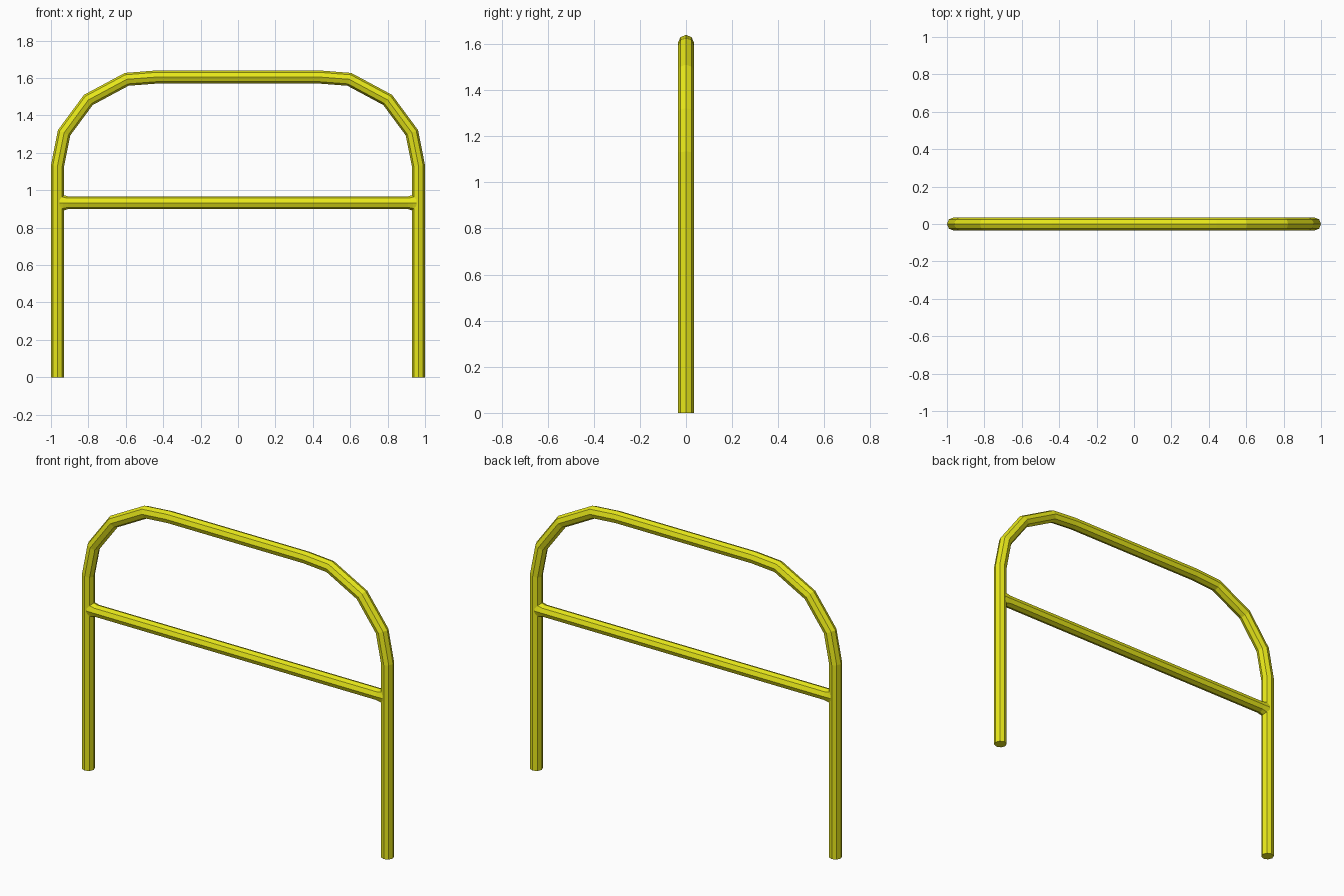
import bpy, bmesh, math
from mathutils import Vector

if "Cube" in bpy.data.objects:
    bpy.data.objects.remove(bpy.data.objects["Cube"])

R = 0.035
SIDES = 8

paint = bpy.data.materials.new("yellow_paint")
paint.diffuse_color = (0.8, 0.8, 0.01, 1)
paint.use_nodes = True
paint.node_tree.nodes["Principled BSDF"].inputs["Base Color"].default_value = paint.diffuse_color


def tube(name, path, flare=None):
    """Eight-sided tube with mitred joints along (x, z) points; flare widens rings in plane."""
    pts = [Vector((x, 0, z)) for x, z in path]
    flare = flare or [1] * len(pts)
    bm = bmesh.new()
    rings = []
    for i, p in enumerate(pts):
        d_in = (p - pts[i - 1]).normalized() if i else (pts[1] - p).normalized()
        d_out = (pts[i + 1] - p).normalized() if i < len(pts) - 1 else d_in
        t = (d_in + d_out).normalized()
        side = Vector((-t.z, 0, t.x)) * (flare[i] / t.dot(d_in))
        ring = []
        for k in range(SIDES):
            a = 2 * math.pi * k / SIDES
            ring.append(bm.verts.new(p + R * (side * math.cos(a) + Vector((0, math.sin(a), 0)))))
        rings.append(ring)
    for r0, r1 in zip(rings, rings[1:]):
        for k in range(SIDES):
            j = (k + 1) % SIDES
            bm.faces.new((r0[k], r0[j], r1[j], r1[k]))
    bm.faces.new(rings[0])
    bm.faces.new(rings[-1])
    bmesh.ops.recalc_face_normals(bm, faces=bm.faces)
    mesh = bpy.data.meshes.new(name)
    bm.to_mesh(mesh)
    bm.free()
    mesh.materials.append(paint)
    obj = bpy.data.objects.new(name, mesh)
    bpy.context.collection.objects.link(obj)
    return obj


# Bent hoop: left half, then its mirror image
half = [(-0.965, 0), (-0.965, 1.13), (-0.93, 1.307), (-0.80, 1.483), (-0.595, 1.593), (-0.44, 1.605)]
tube("hoop_frame", half + [(-x, z) for x, z in reversed(half)])

# Cross bar with small weld flares where it meets the legs
bar_x = [-0.955, -0.935, -0.91, 0.91, 0.935, 0.955]
tube("cross_bar", [(x, 0.933) for x in bar_x], [1.35, 1.2, 0.98, 0.98, 1.2, 1.35])
